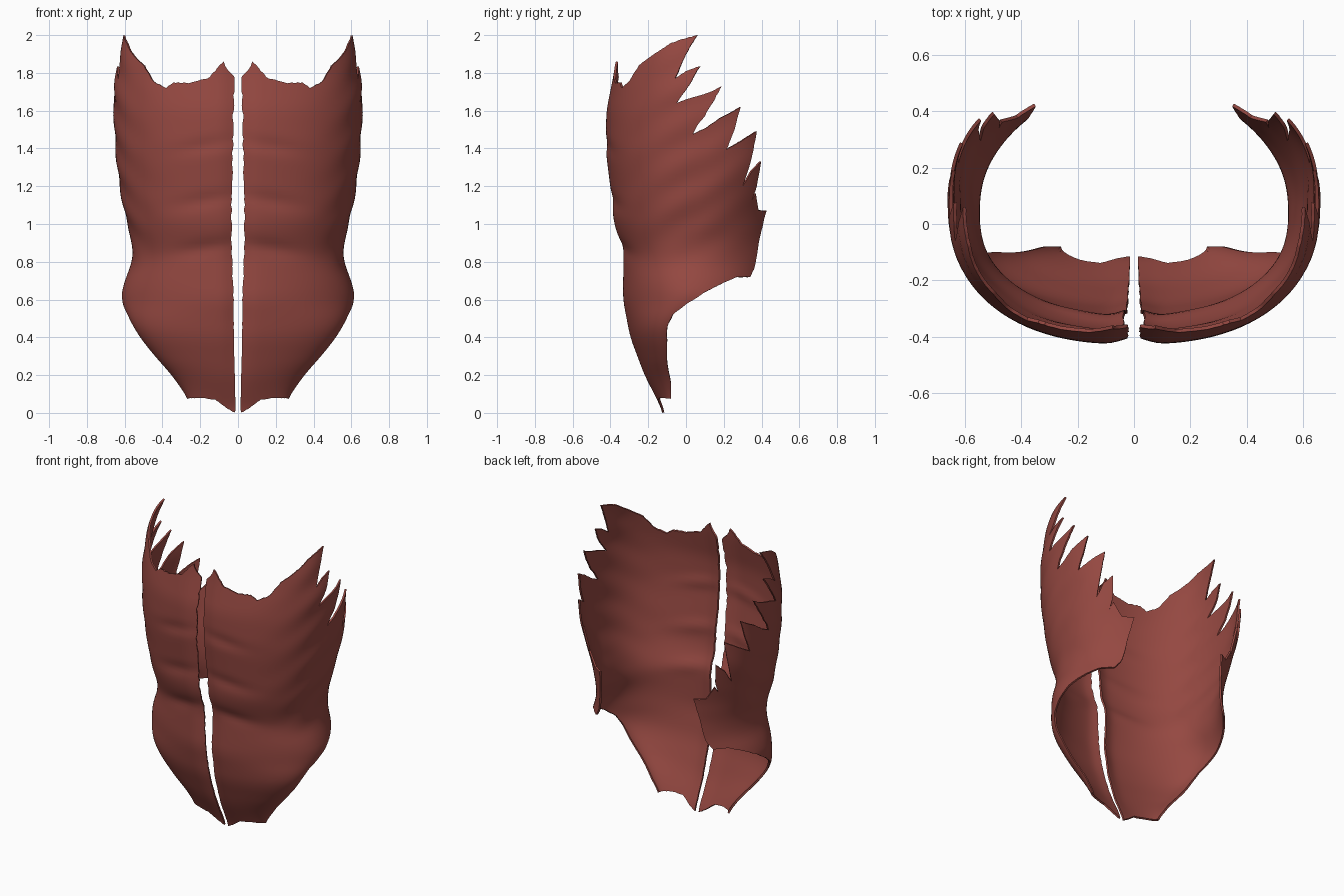
import bpy, bmesh, math, random
from mathutils import Vector
from mathutils.geometry import delaunay_2d_cdt

cube = bpy.data.objects.get("Cube")
if cube:
    bpy.data.objects.remove(cube, do_unlink=True)

muscle = bpy.data.materials.new("muscle_red")
muscle.use_nodes = True
COLOUR = (0.30, 0.065, 0.053, 1)
muscle.diffuse_color = COLOUR
bsdf = muscle.node_tree.nodes["Principled BSDF"]
bsdf.inputs["Base Color"].default_value = COLOUR
bsdf.inputs["Roughness"].default_value = 0.7

# Torso profiles by height: half width, front depth, depth of the widest point
WIDTH = [(0, .25), (.07, .26), (.2, .35), (.3, .44), (.4, .52), (.5, .58), (.6, .62), (.67, .61),
         (.8, .56), (.9, .56), (1.1, .61), (1.3, .64), (1.5, .655), (1.7, .66), (1.87, .635), (2, .6)]
FRONT = [(0, -.12), (.2, -.225), (.4, -.3), (.6, -.34), (.85, -.335), (1, -.385),
         (1.2, -.405), (1.4, -.43), (1.6, -.425), (1.8, -.385), (2, -.36)]
MIDDLE = [(0, -.08), (.19, -.08), (.23, -.1), (.4, -.1), (.48, -.08), (.6, .03),
          (.8, .05), (1.1, .06), (1.5, .08), (2, .08)]
# Roundness of the front and back quarters by height
FRONT_ROUND = [(.6, 2), (.9, 2.4)]
BACK_ROUND = [(1.07, 2), (1.35, 2.5)]
BACK_DEPTH = 0.45


def lerp_table(table, z):
    if z <= table[0][0]:
        return table[0][1]
    for (z0, v0), (z1, v1) in zip(table, table[1:]):
        if z <= z1:
            return v0 + (v1 - v0) * (z - z0) / (z1 - z0)
    return table[-1][1]


def smooth_table(table, z):
    return sum(lerp_table(table, z + k * .02) for k in range(-2, 3)) / 5


def section(z):
    return [smooth_table(table, z) for table in (WIDTH, FRONT, MIDDLE, FRONT_ROUND, BACK_ROUND)]


def from_x(x, z):
    """Sheet coordinates of a point on the front, given its x."""
    w, _, _, p, _ = section(z)
    return Vector((math.asin(min(1, x / w) ** (p / 2)), z))


def from_y(y, z):
    """Sheet coordinates of a point on the flank, given its y."""
    _, f, m, p, r = section(z)
    if y > m:
        return Vector((math.pi / 2 + math.asin(min(1, (y - m) / BACK_DEPTH) ** (r / 2)), z))
    return Vector((math.acos(min(1, (m - y) / (m - f)) ** (p / 2)), z))


def bump(v, centre, size):
    return math.exp(-((v - centre) / size) ** 2)


def surface(t, z):
    """Wrap the flat sheet round the torso, with shallow muscle relief."""
    w, f, m, p, r = section(z)
    s, c = max(0, math.sin(t)), math.cos(t)
    if c >= 0:
        x, y = w * s ** (2 / p), m - (m - f) * c ** (2 / p)
    else:
        x, y = w * s ** (2 / r), m + BACK_DEPTH * (-c) ** (2 / r)
    if z > .5:
        rows = sum(bump(z, h - .15 * x, .04) for h in (1.44, 1.15, .9))
        y += .01 * rows * bump(x, .18, .16)
    y += .025 * bump(x, 0, .06) * min(1, z * 2)
    flank = bump(t, 1.45, .5) * min(1, max(0, (z - .7) * 3))
    ripple = .004 * flank * math.sin(30 * (z - .3 * t))
    return Vector((x + ripple * s, y - ripple * c, z))


# Outline of one half: midline, top edge, rib teeth, lower back edge, groin
MIDLINE = [(.015, 0), (.02, .4), (.035, .9), (.03, 1.3), (.02, 1.78)]
TOP = [(.05, 1.81), (.075, 1.86), (.12, 1.81), (.16, 1.77), (.26, 1.745), (.34, 1.75),
       (.38, 1.72), (.44, 1.75), (.475, 1.8)]
TEETH = [(-.25, 1.84), (-.19, 1.885), (-.075, 1.96), (.06, 2), (.0, 1.9), (-.06, 1.77),
         (.0, 1.81), (.075, 1.835), (.02, 1.74), (-.05, 1.64), (.07, 1.68), (.19, 1.73),
         (.12, 1.61), (.035, 1.475), (.18, 1.56), (.29, 1.62), (.26, 1.51), (.215, 1.395),
         (.31, 1.45), (.375, 1.49), (.345, 1.34), (.3, 1.2), (.35, 1.28), (.398, 1.33),
         (.375, 1.2), (.335, 1.09), (.35, 1.13), (.37, 1.16), (.385, 1.07), (.425, 1.07),
         (.385, .9), (.36, .76), (.34, .72), (.27, .72), (.2, .69), (.1, .64), (0, .575),
         (-.07, .52), (-.1, .45), (-.1, .38)]
GROIN = [(.4, .2), (.35, .13), (.27, .075), (.2, .08), (.12, .07), (.06, .025)]


def make_outline():
    rng = random.Random(4)
    groups = [([from_x(*p) for p in MIDLINE], .004), ([from_x(*p) for p in TOP], .006),
              ([from_y(*p) for p in TEETH], .003), ([from_x(*p) for p in GROIN], .003)]
    keys = [(p, rough) for pts, rough in groups for p in pts]
    outline = []
    for i, (a, rough) in enumerate(keys):
        b = keys[(i + 1) % len(keys)][0]
        steps = max(1, round((b - a).length / .025))
        for k in range(steps):
            p = a.lerp(b, k / steps)
            if k:
                p += Vector((rng.uniform(-rough, rough), rng.uniform(-rough, rough) * .5))
            outline.append(Vector((max(.005, p.x), max(0, p.y))))
    return outline


def make_half(name, side):
    outline = make_outline()
    n = len(outline)
    grid = [Vector((.015 + .035 * i, .012 + .024 * j)) for i in range(78) for j in range(83)]
    verts, _, faces, *_ = delaunay_2d_cdt(outline + grid, [], [list(range(n))], 1, 1e-5)
    bm = bmesh.new()
    points = []
    for v in verts:
        p = surface(v.x, v.y)
        points.append(bm.verts.new((p.x * side, p.y, p.z)))
    for f in faces:
        loop = [points[i] for i in f]
        bm.faces.new(loop if side > 0 else loop[::-1])
    bmesh.ops.delete(bm, geom=[v for v in bm.verts if not v.link_faces], context='VERTS')
    mesh = bpy.data.meshes.new(name)
    bm.to_mesh(mesh)
    bm.free()
    mesh.materials.append(muscle)
    obj = bpy.data.objects.new(name, mesh)
    bpy.context.collection.objects.link(obj)
    bpy.ops.object.select_all(action='DESELECT')
    obj.select_set(True)
    bpy.context.view_layer.objects.active = obj
    shell = obj.modifiers.new("thickness", 'SOLIDIFY')
    shell.thickness = .012
    shell.offset = -1
    bpy.ops.object.modifier_apply(modifier=shell.name)
    bpy.ops.object.shade_smooth_by_angle(angle=math.radians(45))


make_half("left_abdominal_sheet", 1)
make_half("right_abdominal_sheet", -1)
